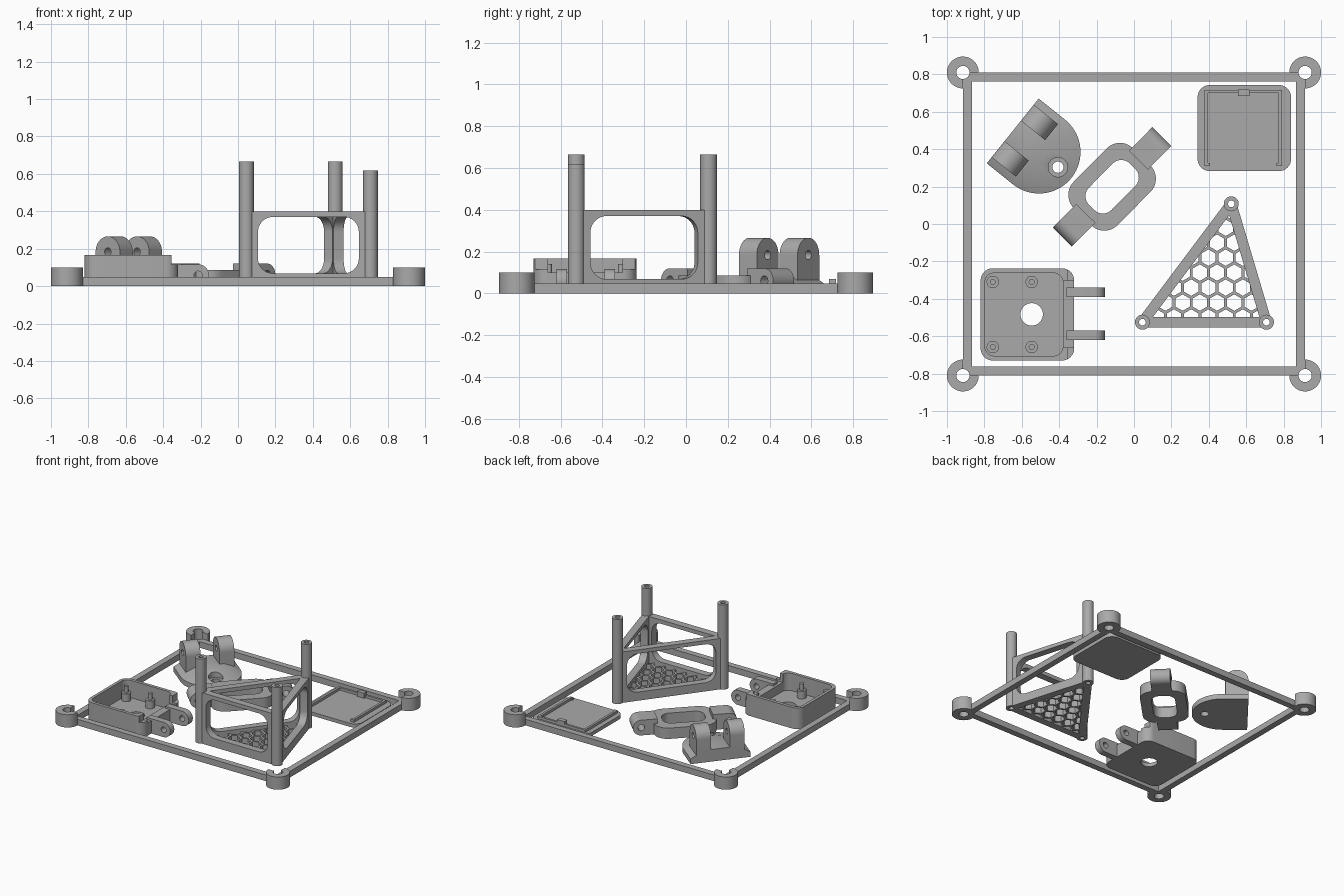
import bpy, bmesh, math
from mathutils import Matrix, Vector

if "Cube" in bpy.data.objects:
    bpy.data.objects.remove(bpy.data.objects["Cube"])

grey = bpy.data.materials.new("plastic grey")
grey.diffuse_color = (0.4, 0.4, 0.4, 1)
grey.use_nodes = True
grey.node_tree.nodes["Principled BSDF"].inputs["Base Color"].default_value = grey.diffuse_color
T = lambda x, y, z=0: Matrix.Translation((x, y, z))
RZ = lambda a: Matrix.Rotation(a, 4, 'Z')
UPRIGHT = Matrix.Rotation(math.pi / 2, 4, 'X')   # outline stands up, depth along y


def arc(cx, cy, r, a0, a1, n=24):
    """Points on an arc, angles in degrees."""
    return [(cx + r * math.cos(math.radians(a0 + (a1 - a0) * i / n)),
             cy + r * math.sin(math.radians(a0 + (a1 - a0) * i / n))) for i in range(n + 1)]


def circle(cx, cy, r, n=32):
    return arc(cx, cy, r, 0, 360, n)[:-1]


def rect(x0, x1, y0, y1, r=0):
    """Rectangle outline, with rounded corners if r is set."""
    if not r:
        return [(x0, y0), (x1, y0), (x1, y1), (x0, y1)]
    return (arc(x1 - r, y0 + r, r, -90, 0, 10) + arc(x1 - r, y1 - r, r, 0, 90, 10)
            + arc(x0 + r, y1 - r, r, 90, 180, 10) + arc(x0 + r, y0 + r, r, 180, 270, 10))


def prism(name, outlines, z0, z1, m=Matrix(), taper=1, pivot=(0, 0)):
    """Extrude one outline or a list of outlines from z0 to z1."""
    if not isinstance(outlines[0], list):
        outlines = [outlines]
    bm = bmesh.new()
    for pts in outlines:
        lo = [bm.verts.new((x, y, z0)) for x, y in pts]
        hi = [bm.verts.new((pivot[0] + (x - pivot[0]) * taper,
                            pivot[1] + (y - pivot[1]) * taper, z1)) for x, y in pts]
        bm.faces.new(lo[::-1])
        bm.faces.new(hi)
        for i in range(len(pts)):
            j = (i + 1) % len(pts)
            bm.faces.new((lo[i], lo[j], hi[j], hi[i]))
    bmesh.ops.recalc_face_normals(bm, faces=bm.faces)
    bm.transform(m)
    mesh = bpy.data.meshes.new(name)
    bm.to_mesh(mesh)
    bm.free()
    mesh.materials.append(grey)
    ob = bpy.data.objects.new(name, mesh)
    bpy.context.collection.objects.link(ob)
    return ob


def cut(ob, outlines, z0, z1, m=Matrix()):
    """Subtract a prism from an object."""
    tool = prism("cutter", outlines, z0, z1, m)
    mod = ob.modifiers.new("cut", 'BOOLEAN')
    mod.operation, mod.solver, mod.object = 'DIFFERENCE', 'EXACT', tool
    bpy.context.view_layer.objects.active = ob
    bpy.ops.object.modifier_apply(modifier=mod.name)
    bpy.data.objects.remove(tool)


def knuckle(name, m, length, r, width, hole):
    """Hinge tab with a rounded end, running along local x."""
    ob = prism(name, [(0, 0)] + arc(length - r, r, r, -90, 90) + [(0, 2 * r)],
               -width / 2, width / 2, m @ UPRIGHT)
    cut(ob, circle(length - r, r, hole), -width, width, m @ UPRIGHT)


# Outer frame with a three-quarter ring post at each corner
CX, CY = 0.915, 0.81
corners = [(sx * CX, sy * CY) for sx in (-1, 1) for sy in (-1, 1)]
frame = prism("frame", rect(-CX, CX, -CY, CY), 0, 0.048)
cut(frame, rect(-0.867, 0.867, -0.762, 0.762), -1, 1)
cut(frame, [circle(x, y, 0.035) for x, y in corners], -1, 1)
for x, y in corners:
    a = math.degrees(math.atan2(-math.copysign(1, y), -math.copysign(1, x))) + 45
    prism("corner_post", arc(x, y, 0.085, a, a + 270, 36) + arc(x, y, 0.035, a + 270, a, 36), 0, 0.1)

# Triangular tower: hollow columns, windowed walls, honeycomb floor
cols = [Vector((0.045, -0.525)), Vector((0.708, -0.525)), Vector((0.52, 0.108))]
for c, h in zip(cols, (0.665, 0.617, 0.665)):
    col = prism("tower_column", circle(c.x, c.y, 0.04), 0, h)
    cut(col, circle(c.x, c.y, 0.018, 20), -1, 1)
for i in range(3):
    a, b = cols[i], cols[(i + 1) % 3]
    d = b - a
    m = T(a.x, a.y) @ RZ(math.atan2(d.y, d.x)) @ UPRIGHT
    wall = prism("tower_wall", rect(0.025, d.length - 0.025, 0, 0.4), -0.028, 0.028, m)
    cut(wall, rect(0.062, d.length - 0.062, 0.068, 0.37, 0.08), -1, 1, m)
mid = (cols[0] + cols[1] + cols[2]) / 3
floor = prism("tower_floor", [tuple(mid + (c - mid) * 0.94) for c in cols], 0, 0.045)
hexes = [arc(0.03 + 0.092 * (i + j % 2 / 2), -0.5 + 0.08 * j, 0.044, 30, 330, 5)
         for j in range(8) for i in range(8)]
cut(floor, hexes, -1, 1)

# Lid with raised rim, hooks and clip
prism("lid", rect(0.34, 0.84, 0.283, 0.743, 0.065), 0, 0.028)
for x0, x1, y0, y1 in ((0.377, 0.395, 0.31, 0.717), (0.772, 0.79, 0.31, 0.717),
                       (0.377, 0.79, 0.7, 0.717), (0.377, 0.405, 0.31, 0.325),
                       (0.762, 0.79, 0.31, 0.325)):
    prism("lid_rim", rect(x0, x1, y0, y1), 0.02, 0.048)
prism("lid_clip", rect(0.555, 0.617, 0.685, 0.719), 0.02, 0.068)

# Open box with stepped end wall, screw posts and hinge ears
box = prism("box", rect(-0.82, -0.32, -0.73, -0.237, 0.065), 0, 0.166)
cut(box, rect(-0.797, -0.38, -0.705, -0.262, 0.05), 0.03, 0.3)
cut(box, rect(-0.355, 0, -1, 0), 0.115, 0.3)
cut(box, rect(-0.4, 0, -0.66, -0.305), 0.1, 0.31)
cut(box, circle(-0.547, -0.483, 0.06), -1, 1)
for x in (-0.755, -0.547):
    for y in (-0.658, -0.31):
        prism("screw_post", circle(x, y, 0.033), 0.02, 0.09)
        prism("screw_pin", circle(x, y, 0.016, 20), 0.08, 0.14)
for y in (-0.595, -0.365):
    knuckle("box_ear", T(-0.36, y), 0.205, 0.058, 0.05, 0.022)

# Oblong link with a knuckle at both ends
base = T(-0.117, 0.199) @ RZ(math.radians(45.3))
link = prism("link", rect(-0.225, 0.225, -0.165, 0.165, 0.1), 0, 0.085, base)
cut(link, rect(-0.155, 0.155, -0.085, 0.085, 0.065), -1, 1, base)
for turn in (0, math.pi):
    knuckle("link_knuckle", base @ RZ(turn) @ T(0.2, 0), 0.178, 0.06, 0.143, 0.024)

# Domed D-shaped mount with two clevis ears
base = T(-0.508, 0.385) @ RZ(math.radians(-38.7))
dee = [(-0.18, -0.222)] + arc(0, 0, 0.222, -90, 90, 40) + [(-0.18, 0.222)]
prism_low = prism("mount_base", dee, 0, 0.04, base)
dome = prism("mount_dome", dee, 0.04, 0.095, base, 0.55, (-0.18, 0))
cut(dome, circle(0.13, 0, 0.052), 0.03, 1, base)
cut(prism_low, circle(0.13, 0, 0.03), -1, 1, base)
for y in (-0.125, 0.125):
    m = base @ T(0, y) @ UPRIGHT
    ear = prism("mount_ear", [(-0.18, 0.02), (-0.014, 0.02)] + arc(-0.097, 0.183, 0.083, 0, 180),
                -0.055, 0.055, m)
    cut(ear, circle(-0.097, 0.183, 0.022), -1, 1, m)

# Smooth the round surfaces, keep edges sharp
for ob in bpy.context.scene.objects:
    ob.select_set(True)
    bpy.context.view_layer.objects.active = ob
bpy.ops.object.shade_smooth_by_angle()
